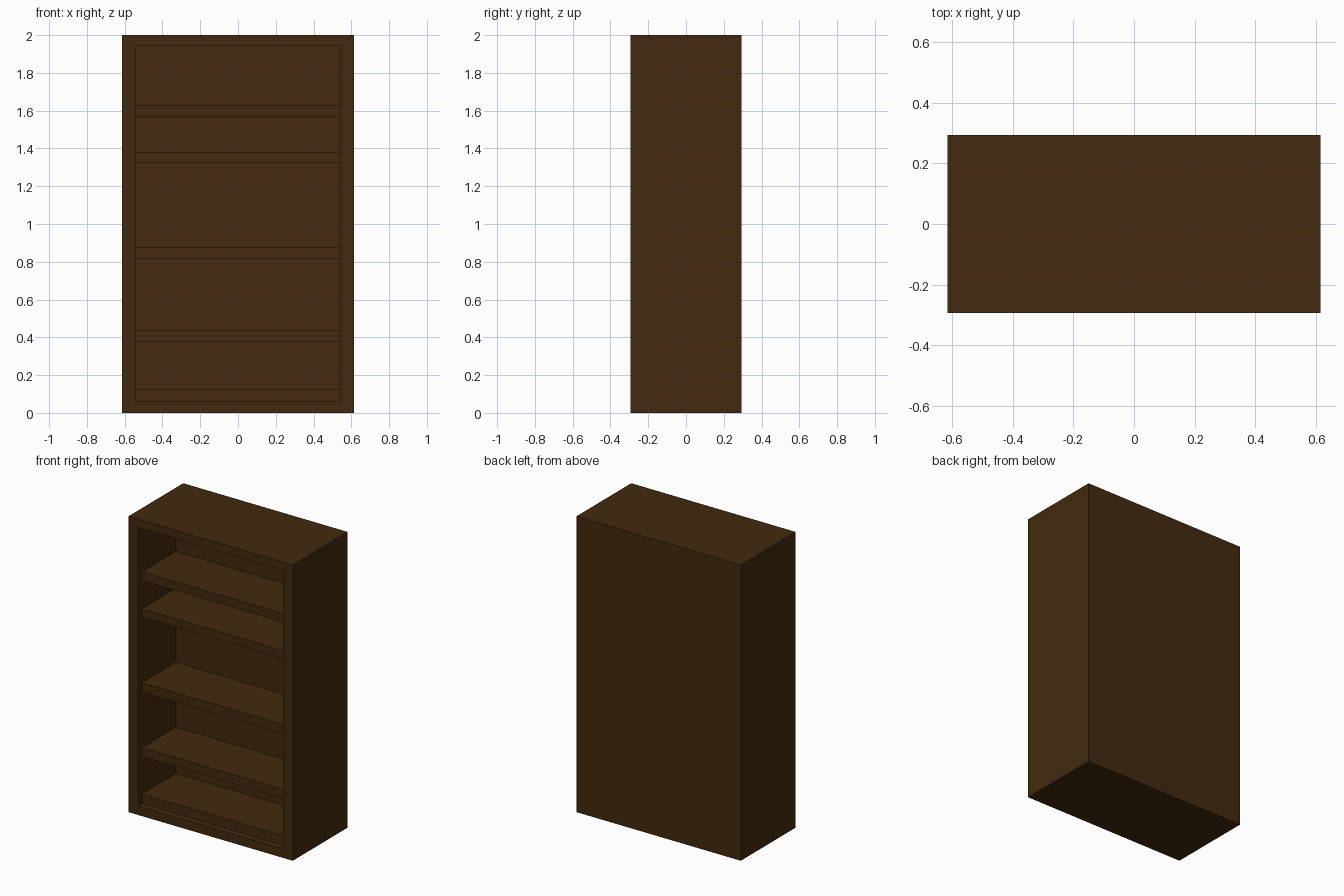
import bpy
import bmesh
from mathutils import Matrix, Vector

if "Cube" in bpy.data.objects:
    bpy.data.objects.remove(bpy.data.objects["Cube"], do_unlink=True)

# Dimensions
WIDTH, DEPTH, HEIGHT = 1.23, 0.586, 2.0
OPEN_X = 0.543                    # half width of the opening
OPEN_LOW, OPEN_HIGH = 0.061, 1.944
FRONT = -DEPTH / 2
INNER_BACK = 0.112                # front surface of the thick back
SETBACK = 0.042                   # shelves sit behind the front frame
SHELF_SPANS = {
    "bottom_shelf": (0.061, 0.126),
    "lower_shelf": (0.379, 0.439),
    "middle_shelf": (0.815, 0.878),
    "upper_shelf": (1.322, 1.378),
    "top_shelf": (1.569, 1.628),
}

# Dark wood colour
wood = bpy.data.materials.new("dark_brown_wood")
wood.use_nodes = True
colour = (0.0545, 0.0232, 0.0044, 1)
wood.diffuse_color = colour
shader = next(n for n in wood.node_tree.nodes if n.type == "BSDF_PRINCIPLED")
shader.inputs["Base Color"].default_value = colour
shader.inputs["Roughness"].default_value = 0.7


def box_mesh(low, high):
    """Return a bmesh box spanning two corners."""
    low, high = Vector(low), Vector(high)
    bm = bmesh.new()
    matrix = Matrix.Translation((low + high) / 2) @ Matrix.Diagonal((*(high - low), 1))
    bmesh.ops.create_cube(bm, size=1, matrix=matrix)
    return bm


def add_object(name, bm):
    bmesh.ops.recalc_face_normals(bm, faces=bm.faces)
    mesh = bpy.data.meshes.new(name)
    bm.to_mesh(mesh)
    bm.free()
    mesh.materials.append(wood)
    obj = bpy.data.objects.new(name, mesh)
    bpy.context.collection.objects.link(obj)
    return obj


# Cabinet: one solid block with the opening inset and pushed in from the front
bm = box_mesh((-WIDTH / 2, FRONT, 0), (WIDTH / 2, -FRONT, HEIGHT))
bm.normal_update()
front = min(bm.faces, key=lambda f: f.normal.y)
bmesh.ops.inset_region(bm, faces=[front], thickness=0.05)
for v in front.verts:
    v.co.x = OPEN_X if v.co.x > 0 else -OPEN_X
    v.co.z = OPEN_HIGH if v.co.z > HEIGHT / 2 else OPEN_LOW
result = bmesh.ops.extrude_discrete_faces(bm, faces=[front])
for v in result["faces"][0].verts:
    v.co.y = INNER_BACK
add_object("cabinet_case", bm)

# Shelves between the side walls
for name, (low, high) in SHELF_SPANS.items():
    add_object(name, box_mesh((-OPEN_X, FRONT + SETBACK, low), (OPEN_X, INNER_BACK, high)))
